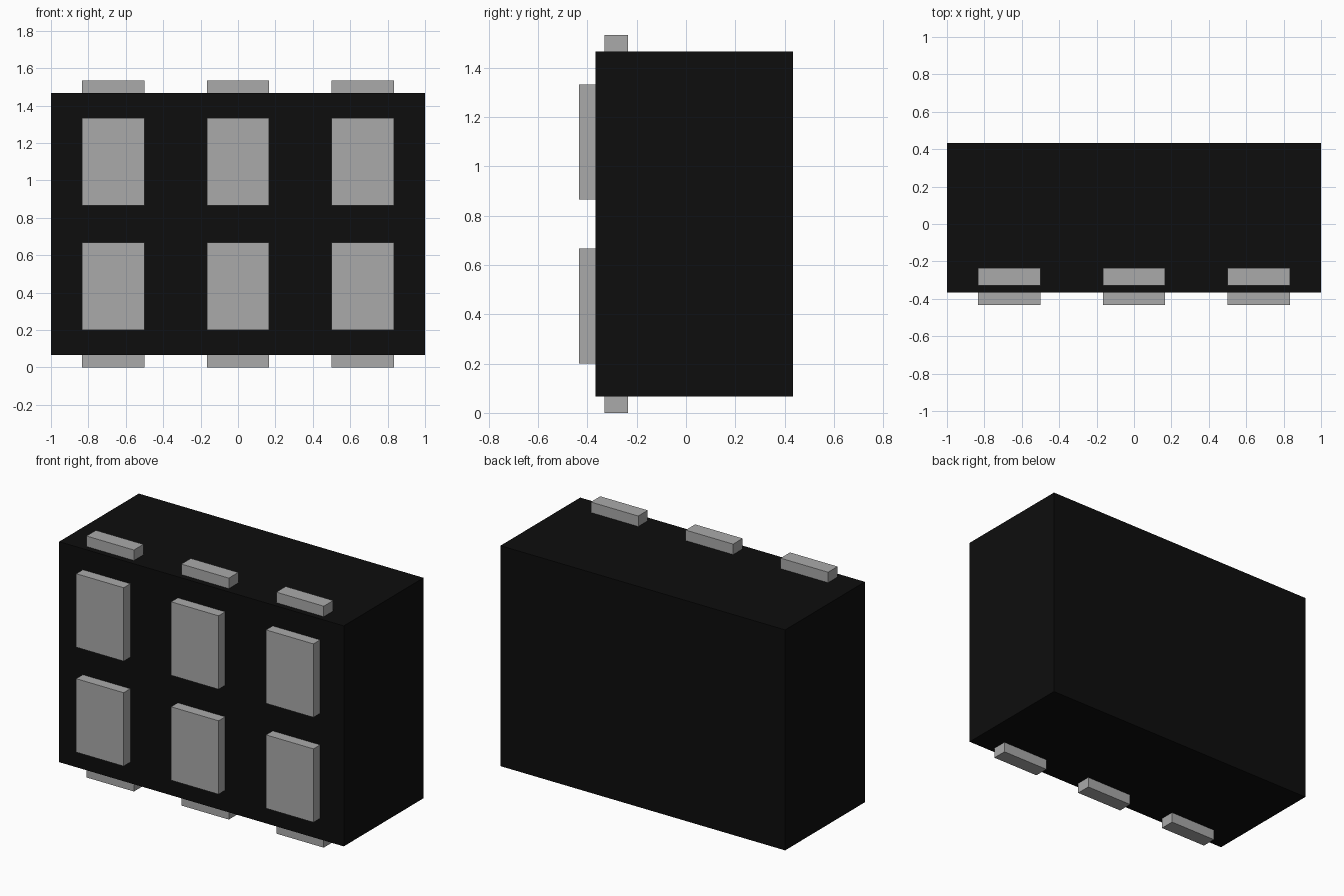
import bpy
import bmesh

cube = bpy.data.objects.get("Cube")
if cube:
    bpy.data.objects.remove(cube, do_unlink=True)


def material(name, rgb):
    mat = bpy.data.materials.new(name)
    mat.use_nodes = True
    colour = (*rgb, 1.0)
    mat.diffuse_color = colour
    mat.node_tree.nodes["Principled BSDF"].inputs["Base Color"].default_value = colour
    return mat


def box(name, x, y, z, mat):
    """Flat-shaded box spanning the given (min, max) ranges."""
    bm = bmesh.new()
    bmesh.ops.create_cube(bm, size=1)
    for v in bm.verts:
        v.co = [lo + (c + 0.5) * (hi - lo) for c, (lo, hi) in zip(v.co, (x, y, z))]
    mesh = bpy.data.meshes.new(name)
    bm.to_mesh(mesh)
    bm.free()
    mesh.materials.append(mat)
    obj = bpy.data.objects.new(name, mesh)
    bpy.context.collection.objects.link(obj)
    return obj


black = material("black_casing", (0.004, 0.004, 0.004))
grey = material("grey_metal", (0.4, 0.4, 0.4))

FRONT, BACK = -0.3667, 0.4333
BOTTOM, TOP = 0.0667, 1.4667
THICK = 0.0667

# Main block
box("body", (-1, 1), (FRONT, BACK), (BOTTOM, TOP), black)

# Three columns of contacts: two front pads, plus a tab above and below
for column, cx in (("right", -0.6667), ("middle", 0.0), ("left", 0.6667)):
    x = (cx - 0.1667, cx + 0.1667)
    for row, z in (("lower", 0.2), ("upper", 0.8667)):
        box(f"{row}_front_pad_{column}", x, (FRONT - THICK, FRONT), (z, z + 0.4667), grey)
    for end, z in (("bottom", BOTTOM - THICK), ("top", TOP)):
        box(f"{end}_tab_{column}", x, (-0.33, -0.235), (z, z + THICK), grey)
